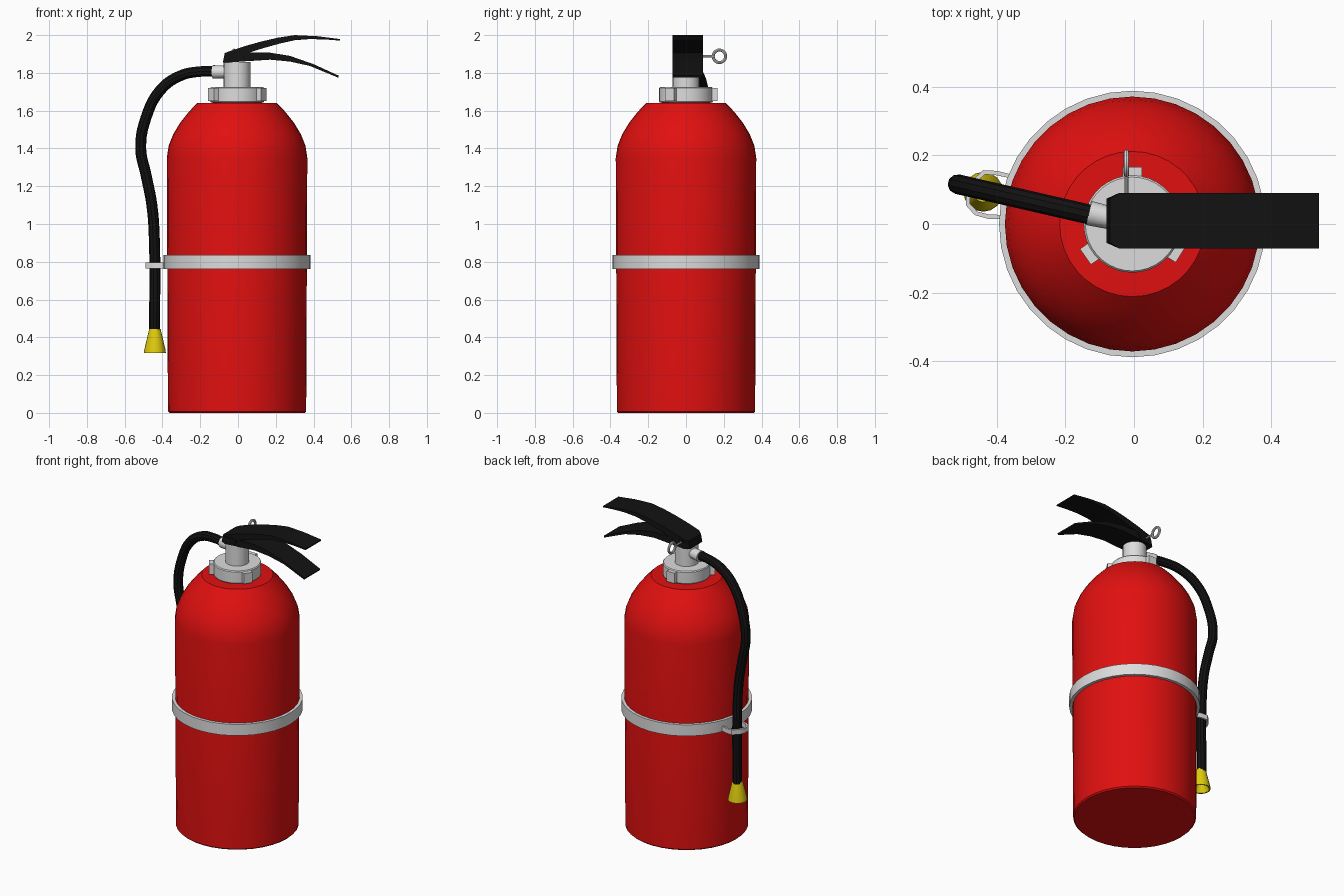
import bpy, bmesh, math
from mathutils import Vector, Matrix

if "Cube" in bpy.data.objects:
    bpy.data.objects.remove(bpy.data.objects["Cube"])

CX = -0.005  # axis of the tank


def material(name, rgb):
    m = bpy.data.materials.new(name)
    m.diffuse_color = (*rgb, 1)
    m.use_nodes = True
    m.node_tree.nodes["Principled BSDF"].inputs["Base Color"].default_value = m.diffuse_color
    return m


RED = material("red paint", (0.75, 0.005, 0.005))
METAL = material("light metal", (0.72, 0.72, 0.72))
BLACK = material("black rubber", (0.006, 0.006, 0.006))
YELLOW = material("yellow plastic", (0.75, 0.6, 0.004))


def finish(bm, name, mat, angle=35):
    bmesh.ops.remove_doubles(bm, verts=bm.verts, dist=1e-5)
    bmesh.ops.recalc_face_normals(bm, faces=bm.faces)
    me = bpy.data.meshes.new(name)
    bm.to_mesh(me)
    bm.free()
    me.materials.append(mat)
    ob = bpy.data.objects.new(name, me)
    bpy.context.collection.objects.link(ob)
    smooth(ob, angle)
    return ob


def smooth(ob, angle=35):
    bpy.ops.object.select_all(action='DESELECT')
    ob.select_set(True)
    bpy.context.view_layer.objects.active = ob
    bpy.ops.object.shade_smooth_by_angle(angle=math.radians(angle))


def lathe(name, profile, mat, steps=36, matrix=Matrix.Translation((CX, 0, 0)), closed=False):
    """Spin (radius, height) points around z, then place with matrix."""
    bm = bmesh.new()
    vs = [bm.verts.new((r, 0, z)) for r, z in profile]
    pairs = list(zip(vs, vs[1:])) + ([(vs[-1], vs[0])] if closed else [])
    edges = [bm.edges.new(p) for p in pairs]
    bmesh.ops.spin(bm, geom=vs + edges, cent=(0, 0, 0), axis=(0, 0, 1),
                   angle=2 * math.pi, steps=steps)
    bm.transform(matrix)
    return finish(bm, name, mat)


def prism(name, points, offset, mat):
    """Extrude a flat outline along offset."""
    bm = bmesh.new()
    f = bm.faces.new([bm.verts.new(p) for p in points])
    ext = bmesh.ops.extrude_face_region(bm, geom=[f])["geom"]
    bmesh.ops.translate(bm, verts=[v for v in ext if isinstance(v, bmesh.types.BMVert)],
                        vec=offset)
    return bm


# Tank with rounded shoulder
lathe("tank", [(0, 0), (0.358, 0), (0.366, 0.008), (0.372, 1.35), (0.362, 1.415),
               (0.338, 1.475), (0.302, 1.535), (0.257, 1.592), (0.212, 1.64), (0, 1.645)], RED)

# Strap around the tank
lathe("strap", [(0.37, 0.762), (0.389, 0.762), (0.389, 0.836), (0.37, 0.836)],
      METAL, closed=True)

# Collar with three lugs
lathe("collar", [(0, 1.642), (0.137, 1.642), (0.142, 1.648), (0.142, 1.72),
                 (0.137, 1.726), (0, 1.726)], METAL)
for i, deg in enumerate((90, 215, 328)):
    outline = [(0.12, -0.028, 1.652), (0.167, -0.028, 1.652),
               (0.167, 0.028, 1.652), (0.12, 0.028, 1.652)]
    bm = prism("lug", outline, (0, 0, 0.068), METAL)
    bm.transform(Matrix.Translation((CX, 0, 0)) @ Matrix.Rotation(math.radians(deg), 4, 'Z'))
    finish(bm, f"collar_lug_{i + 1}", METAL)

# Valve neck and side outlet
lathe("valve_neck", [(0, 1.72), (0.071, 1.72), (0.071, 1.858), (0, 1.858)], METAL, 24)
aim = Vector((-1, 0.23, 0)).to_track_quat('Z', 'Y').to_matrix().to_4x4()
lathe("outlet", [(0, 0.03), (0.032, 0.03), (0.036, 0.13), (0, 0.13)], METAL, 16,
      Matrix.Translation((CX, 0.003, 1.805)) @ aim)


# Squeeze levers: side profiles given width, narrowed at the rear end
def lever(name, profile):
    bm = prism(name, [(x, -0.071, z) for x, z in profile], (0, 0.161, 0), BLACK)
    for v in bm.verts:
        if v.co.x < -0.06:
            v.co.y = 0.0095 + (v.co.y - 0.0095) * 0.8
    finish(bm, name, BLACK, 30)


lever("upper_lever", [(-0.08, 1.855), (-0.07, 1.905), (-0.045, 1.915), (0.04, 1.943),
                      (0.127, 1.967), (0.21, 1.986), (0.30, 2.0), (0.42, 1.994),
                      (0.54, 1.979), (0.54, 1.971), (0.46, 1.977), (0.38, 1.979),
                      (0.30, 1.973), (0.22, 1.955), (0.13, 1.93), (0.037, 1.9),
                      (0.02, 1.86), (-0.045, 1.855)])
lever("lower_lever", [(-0.075, 1.857), (-0.07, 1.89), (-0.045, 1.9), (0.06, 1.907),
                      (0.17, 1.907), (0.275, 1.89), (0.40, 1.846), (0.534, 1.785),
                      (0.53, 1.775), (0.38, 1.837), (0.275, 1.86), (0.17, 1.87),
                      (0.065, 1.863), (-0.045, 1.857)])


# Hose lying in one upright plane
def hose_y(x):
    return -0.23 * (x + 0.01)


path = [(-0.115, 1.807), (-0.2, 1.807), (-0.305, 1.785), (-0.41, 1.71), (-0.488, 1.56),
        (-0.515, 1.40), (-0.487, 1.26), (-0.456, 1.10), (-0.443, 0.92), (-0.442, 0.43)]
cu = bpy.data.curves.new("hose", 'CURVE')
cu.dimensions = '3D'
cu.bevel_depth = 0.029
cu.bevel_resolution = 3
cu.resolution_u = 5
cu.use_fill_caps = True
sp = cu.splines.new('BEZIER')
sp.bezier_points.add(len(path) - 1)
for p, (x, z) in zip(sp.bezier_points, path):
    p.co = (x, hose_y(x), z)
    p.handle_left_type = p.handle_right_type = 'AUTO'
hose = bpy.data.objects.new("hose", cu)
bpy.context.collection.objects.link(hose)
cu.materials.append(BLACK)
bpy.ops.object.select_all(action='DESELECT')
hose.select_set(True)
bpy.context.view_layer.objects.active = hose
bpy.ops.object.convert(target='MESH')
smooth(bpy.context.object)

# Flared nozzle, hollow at the mouth
lathe("nozzle", [(0, 0.445), (0.03, 0.445), (0.056, 0.335), (0.058, 0.318),
                 (0.05, 0.318), (0.022, 0.39), (0, 0.39)], YELLOW, 16,
      Matrix.Translation((-0.44, 0.094, 0)))

# Hose clip: a thin band looped from the strap around the hose
loop = [(-0.375, 0.015), (-0.425, 0.015), (-0.465, 0.026), (-0.491, 0.055), (-0.491, 0.09),
        (-0.475, 0.125), (-0.44, 0.157), (-0.40, 0.155), (-0.352, 0.143)]
mid = Vector((-0.415, 0.085))
inner = []
for p in loop:
    d = Vector(p) - mid
    inner.append(mid + d * (1 - 0.013 / d.length))
ring = [(*p, 0.765) for p in loop] + [(*p, 0.765) for p in reversed(inner)]
finish(prism("hose_clip", ring, (0, 0, 0.032), METAL), "hose_clip", METAL)

# Safety pin: rod and pull ring
lathe("pin_rod", [(0, 0.0), (0.006, 0.0), (0.006, 0.142), (0, 0.142)], METAL, 10,
      Matrix.Translation((-0.022, 0, 1.888)) @ Matrix.Rotation(-math.pi / 2, 4, 'X'))
tube = [(0.033 + 0.008 * math.cos(a), 0.008 * math.sin(a))
        for a in (k * math.pi / 4 for k in range(8))]
lathe("pin_ring", tube, METAL, 24,
      Matrix.Translation((-0.022, 0.177, 1.888)) @ Matrix.Rotation(math.pi / 2, 4, 'Y'),
      closed=True)
